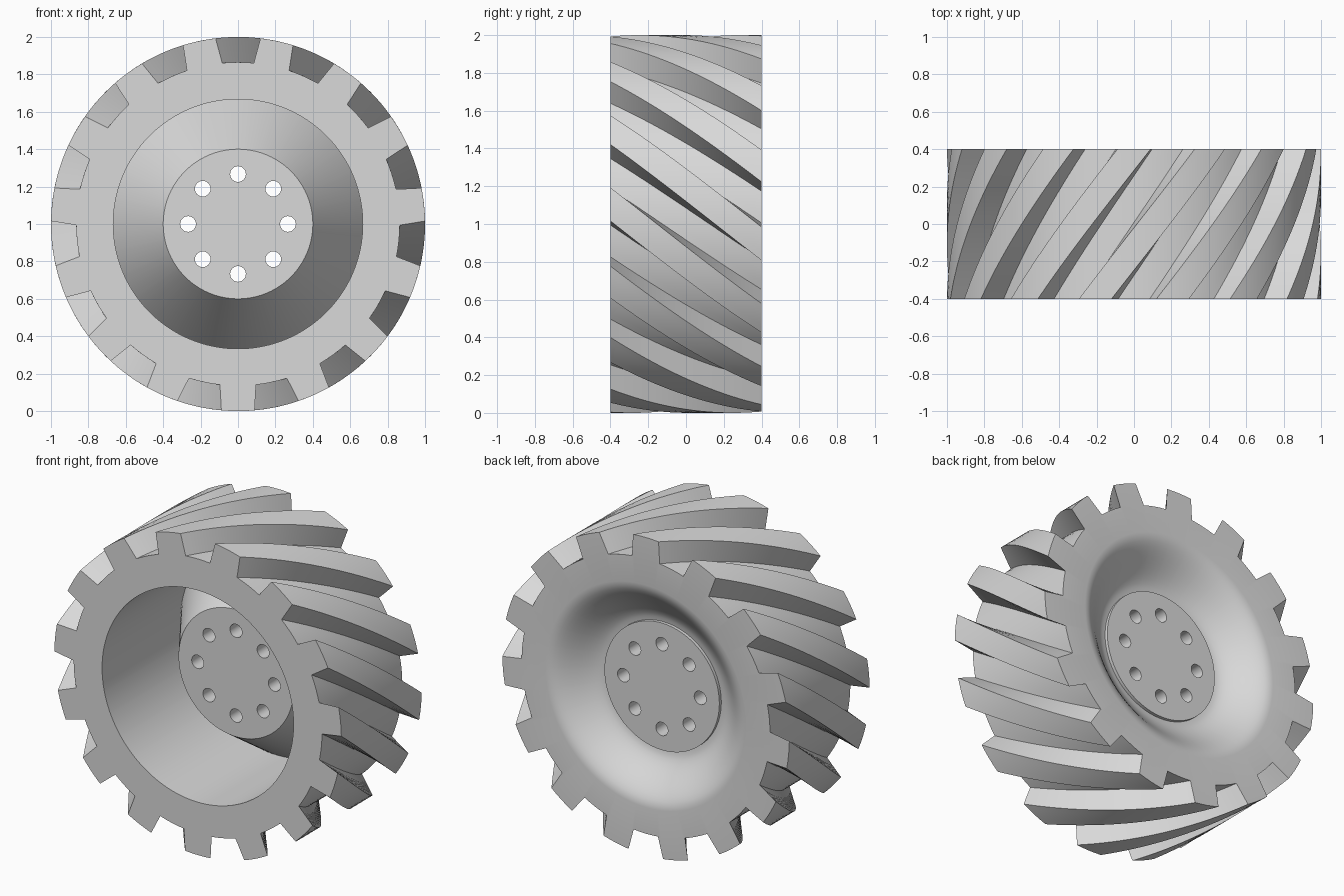
import bpy, bmesh, math

if "Cube" in bpy.data.objects:
    bpy.data.objects.remove(bpy.data.objects["Cube"])

TEETH, LAYERS, TWIST = 15, 20, 36.0
HALF_W, R_OUT, R_FLOOR, R_RIM, R_HUB = 0.4, 1.0, 0.865, 0.667, 0.4

grey = bpy.data.materials.new("light grey")
grey.diffuse_color = (0.7, 0.7, 0.7, 1)
grey.use_nodes = True
grey.node_tree.nodes["Principled BSDF"].inputs["Base Color"].default_value = grey.diffuse_color

# tread cross-section: (angle, radius) round the wheel, groove then tooth
section = []
for t in range(TEETH):
    base = t * 360 / TEETH
    section += [(base - 5.6 + 11.2 * i / 4, R_FLOOR) for i in range(5)]
    section += [(base + 6.9 + 10.2 * i / 4, R_OUT) for i in range(5)]

bm = bmesh.new()


def ring(y, radius=None, twist=0.0):
    """One closed loop of points; no radius means the tread outline."""
    loop = []
    for a, r in section:
        r = radius or r
        a = math.radians(a + twist)
        loop.append(bm.verts.new((r * math.sin(a), y, 1 + r * math.cos(a))))
    return loop


# hub front, cone and rim well
rings = [ring(-0.02, R_HUB), ring(0.38, R_RIM), ring(-HALF_W, R_RIM)]
# helical tread
for i in range(LAYERS + 1):
    f = i / LAYERS
    rings.append(ring(-HALF_W + 2 * HALF_W * f, None, TWIST * f))
# smooth dish on the back, ending in a small step up to the hub
for i in range(13):
    u = 1 - i / 12
    s = u * u * (3 - 2 * u)
    rings.append(ring(0.22 + 0.18 * s, R_HUB + 0.3 * u, TWIST))
rings.append(ring(0.24, R_HUB, TWIST))

n = len(section)
for a, b in zip(rings, rings[1:]):
    for i in range(n):
        j = (i + 1) % n
        bm.faces.new((a[i], a[j], b[j], b[i]))
bm.faces.new(rings[0])
bm.faces.new(rings[-1])
bmesh.ops.recalc_face_normals(bm, faces=bm.faces[:])


def make_object(name, mesh_bm):
    mesh = bpy.data.meshes.new(name)
    mesh_bm.to_mesh(mesh)
    mesh_bm.free()
    mesh.materials.append(grey)
    obj = bpy.data.objects.new(name, mesh)
    bpy.context.collection.objects.link(obj)
    return obj


wheel = make_object("wheel", bm)

# eight bolt holes through the hub
cut = bmesh.new()
for k in range(8):
    a = k * math.pi / 4
    loops = []
    for y in (-0.3, 0.6):
        loops.append([cut.verts.new((0.267 * math.sin(a) + 0.042 * math.cos(q), y,
                                     1 + 0.267 * math.cos(a) + 0.042 * math.sin(q)))
                      for q in (m * math.tau / 24 for m in range(24))])
    for i in range(24):
        j = (i + 1) % 24
        cut.faces.new((loops[0][i], loops[0][j], loops[1][j], loops[1][i]))
    cut.faces.new(loops[0])
    cut.faces.new(loops[1])
bmesh.ops.recalc_face_normals(cut, faces=cut.faces[:])
cutter = make_object("bolt_hole_cutter", cut)
cutter.hide_render = True

mod = wheel.modifiers.new("bolt_holes", 'BOOLEAN')
mod.operation = 'DIFFERENCE'
mod.solver = 'EXACT'
mod.object = cutter
bpy.context.view_layer.objects.active = wheel
wheel.select_set(True)
bpy.ops.object.modifier_apply(modifier=mod.name)
bpy.data.objects.remove(cutter)
bpy.ops.object.shade_smooth_by_angle(angle=math.radians(30))
